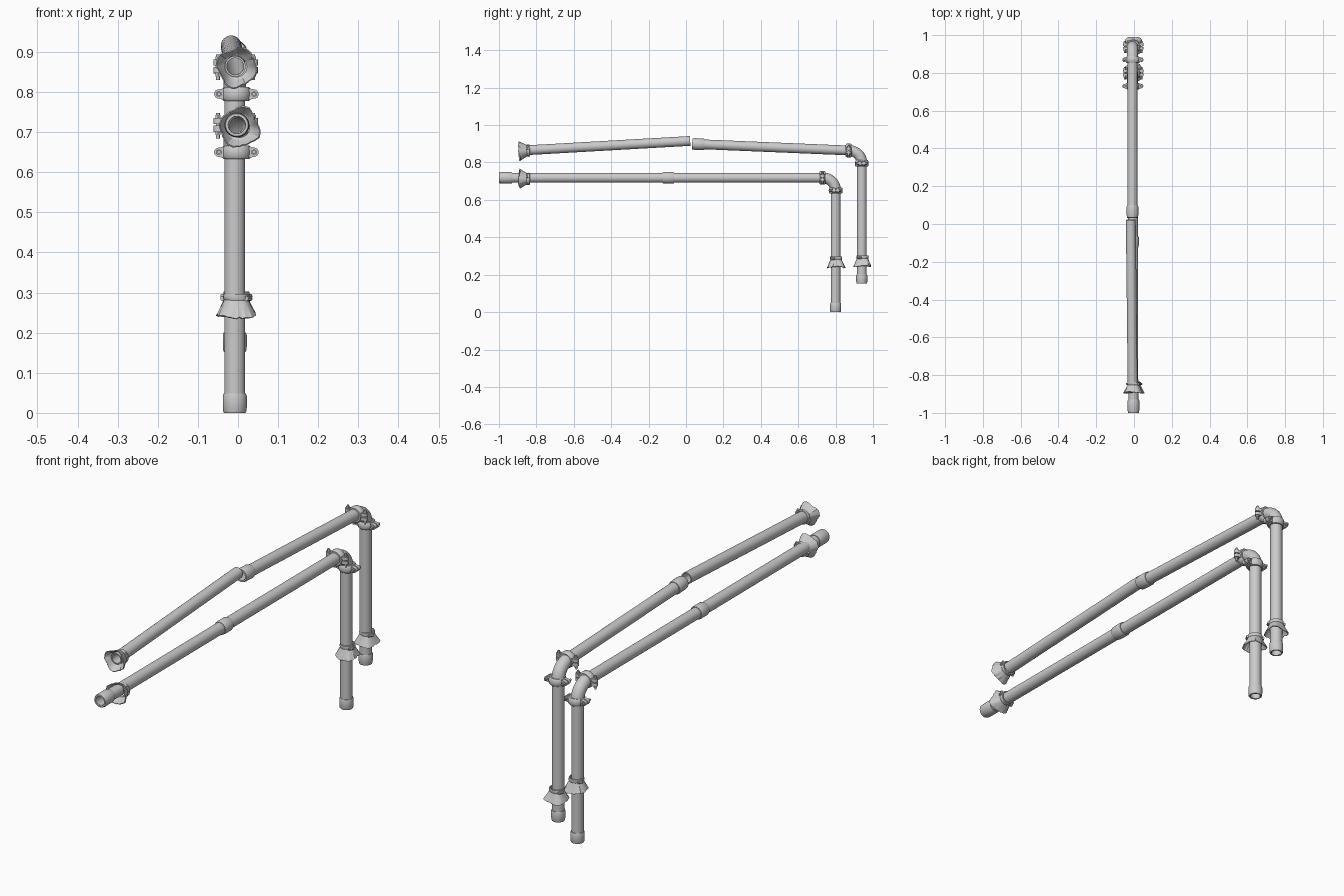
import bpy, bmesh, math, random
from mathutils import Vector, Matrix

if "Cube" in bpy.data.objects:
    bpy.data.objects.remove(bpy.data.objects["Cube"])

R = 0.026          # pipe radius
SEG = 32


def frame(origin, direction):
    """Matrix whose local z follows direction and local x stays near world x."""
    z = Vector(direction).normalized()
    x = Vector((1, 0, 0))
    x = (x - z * x.dot(z)).normalized()
    y = z.cross(x)
    m = Matrix((x, y, z)).transposed().to_4x4()
    m.translation = Vector(origin)
    return m


def finish(name, bm, mat=Matrix(), angle=35):
    bmesh.ops.recalc_face_normals(bm, faces=bm.faces)
    me = bpy.data.meshes.new(name)
    bm.to_mesh(me)
    bm.free()
    ob = bpy.data.objects.new(name, me)
    ob.matrix_world = mat
    bpy.context.collection.objects.link(ob)
    bpy.ops.object.select_all(action='DESELECT')
    ob.select_set(True)
    bpy.context.view_layer.objects.active = ob
    bpy.ops.object.shade_smooth_by_angle(angle=math.radians(angle))
    return ob


def skin(bm, rings, closed=False):
    """Bridge successive rings of points with quads."""
    loops = [[bm.verts.new(p) for p in ring] for ring in rings]
    pairs = list(zip(loops, loops[1:]))
    if closed:
        pairs.append((loops[-1], loops[0]))
    for a, b in pairs:
        n = len(a)
        for i in range(n):
            j = (i + 1) % n
            bm.faces.new((a[i], a[j], b[j], b[i]))


def circle(r, z, n=SEG):
    return [Vector((r * math.cos(2 * math.pi * i / n), r * math.sin(2 * math.pi * i / n), z))
            for i in range(n)]


def cylinder(bm, r, depth, mat, n=16):
    bmesh.ops.create_cone(bm, cap_ends=True, segments=n, radius1=r, radius2=r,
                          depth=depth, matrix=mat)


def pipe(name, a, b, wall=0.005):
    a, b = Vector(a), Vector(b)
    L = (b - a).length
    bm = bmesh.new()
    skin(bm, [circle(R, 0), circle(R, L), circle(R - wall, L), circle(R - wall, 0)], True)
    return finish(name, bm, frame(a, b - a))


def sleeve(name, a, b, r=0.030):
    """Coupling sleeve with rounded lips around a pipe."""
    a, b = Vector(a), Vector(b)
    L = (b - a).length
    bm = bmesh.new()
    prof = [(0.0215, 0), (r - 0.003, 0), (r - 0.001, 0.004), (r - 0.001, 0.010), (r, 0.013),
            (r, L - 0.006), (r - 0.002, L), (R - 0.0005, L), (0.0215, L)]
    skin(bm, [circle(q, t) for q, t in prof], True)
    return finish(name, bm, frame(a, b - a))


def elbow(name, start, end, x):
    """Quarter bend from a horizontal pipe (y, z) down to a vertical one."""
    (y0, z0), (y1, z1) = start, end
    rings = []
    for k in range(13):
        t = k / 12 * math.pi / 2
        c = Vector((x, y0 + (y1 - y0) * math.sin(t), z1 + (z0 - z1) * math.cos(t)))
        m = frame(c, (0, math.cos(t), -math.sin(t)))
        rings.append([m @ p for p in circle(R + 0.0025, 0)])
    bm = bmesh.new()
    skin(bm, rings)
    return finish(name, bm)


def clamp(name, origin, direction):
    """Two-half grooved clamp: ring, tapered ears and cross bolts."""
    bm = bmesh.new()
    prof = [(0.025, -0.017), (0.032, -0.017), (0.036, -0.012), (0.037, 0),
            (0.036, 0.012), (0.032, 0.017), (0.025, 0.017)]
    skin(bm, [circle(r, z) for r, z in prof], True)
    across = Matrix.Rotation(math.pi / 2, 4, 'X')
    for s in (-1, 1):
        for h in (-1, 1):
            # tapered lug of each half
            y0, y1 = h * 0.002, h * 0.017
            rings = [[Vector((s * x, y, z)) for y, z in
                      ((y0, -w), (y1, -w), (y1, w), (y0, w))]
                     for x, w in ((0.024, 0.016), (0.044, 0.0115))]
            skin(bm, rings)
            # rounded end and nut
            cylinder(bm, 0.0115, 0.015, Matrix.Translation((s * 0.044, h * 0.0095, 0)) @ across, 20)
            cylinder(bm, 0.0075, 0.008, Matrix.Translation((s * 0.044, h * 0.021, 0)) @ across, 6)
        cylinder(bm, 0.0045, 0.064, Matrix.Translation((s * 0.044, 0.002, 0)) @ across, 12)
    return finish(name, bm, frame(origin, direction))


def wall_flare(name, origin, direction, seed):
    """Ragged flared collar: round neck opening to a torn, squarish rim."""
    rnd = random.Random(seed)
    n = 40
    ph = [rnd.uniform(0, 6.28) for _ in range(3)]
    jit = [rnd.uniform(-1, 1) for _ in range(n)]
    outer = []
    for t, r, k in ((0, 0.027, 0), (0.001, 0.032, 0), (0.010, 0.033, 0.1), (0.016, 0.031, 0.15),
                    (0.030, 0.037, 0.45), (0.044, 0.044, 0.75), (0.056, 0.050, 1)):
        ring = []
        for i in range(n):
            a = 2 * math.pi * i / n
            w = (0.0035 * math.cos(4 * a + ph[0]) + 0.002 * math.sin(3 * a + ph[1])
                 + 0.0016 * jit[i])
            q = r + k * w
            dz = k * (0.004 * math.sin(2 * a + ph[2]) + 0.002 * jit[(i * 7) % n])
            ring.append(Vector((q * math.cos(a), q * math.sin(a), t + dz)))
        outer.append(ring)
    inner = [[Vector((p.x * f, p.y * f, p.z + 0.002)) for p in outer[i]]
             for i, f in ((6, 0.94), (5, 0.92), (4, 0.88))]
    inner.append(circle(R - 0.001, 0.026, n))
    bm = bmesh.new()
    skin(bm, outer + inner, True)
    # small tightening lugs on the neck
    for a in (0.5, 0.5 + math.pi):
        m = Matrix.Rotation(a, 4, 'Z') @ Matrix.Translation((0.034, 0, 0.012)) \
            @ Matrix.Rotation(math.pi / 2, 4, 'X')
        cylinder(bm, 0.006, 0.022, m, 8)
    return finish(name, bm, frame(origin, direction), 25)


X = -0.008

# Lower run: long horizontal pipe, bend and drop
ZL, YL = 0.718, 0.80
pipe("lower_horizontal_pipe", (-0.003, -0.995, ZL), (X, 0.735, ZL))
sleeve("lower_front_end_sleeve", (-0.003, -1.0, ZL), (-0.003, -0.93, ZL), 0.031)
sleeve("lower_middle_sleeve", (-0.005, -0.125, ZL), (-0.005, -0.065, ZL), 0.031)
elbow("lower_elbow", (0.73, ZL), (YL, 0.65), X)
clamp("lower_horizontal_clamp", (X + 0.002, 0.73, ZL), (0, 1, 0))
clamp("lower_vertical_clamp", (X + 0.004, YL, 0.650), (0, 0, -1))
pipe("lower_vertical_pipe", (X, YL, 0.003), (X, YL, 0.655))
sleeve("lower_foot_sleeve", (X, YL, 0), (X, YL, 0.048))
wall_flare("lower_front_flare", (0.004, -0.835, ZL - 0.006), (0, -1, 0), 3)
wall_flare("lower_foot_flare", (X + 0.004, YL + 0.002, 0.297), (0, 0, -1), 5)

# Upper run: two sloping pipes with a break between, bend and drop
ZU, YU = 0.864, 0.94
pipe("upper_front_pipe", (-0.007, -0.875, ZU), (-0.017, 0.022, 0.915))
pipe("upper_back_pipe", (X, 0.04, 0.899), (X, 0.875, ZU))
sleeve("upper_middle_sleeve", (X, 0.033, 0.8995), (X, 0.098, 0.8965), 0.031)
elbow("upper_elbow", (0.87, ZU), (YU, 0.797), X)
clamp("upper_horizontal_clamp", (X + 0.002, 0.870, ZU), (0, 1, -0.04))
clamp("upper_vertical_clamp", (X + 0.004, YU, 0.795), (0, 0, -1))
pipe("upper_vertical_pipe", (X, YU, 0.155), (X, YU, 0.80))
sleeve("upper_foot_sleeve", (X, YU, 0.152), (X, YU, 0.20))
wall_flare("upper_front_flare", (-0.003, -0.835, ZU), (0, -1, -0.04), 8)
wall_flare("upper_foot_flare", (X + 0.004, YU + 0.004, 0.303), (0, 0, -1), 11)
